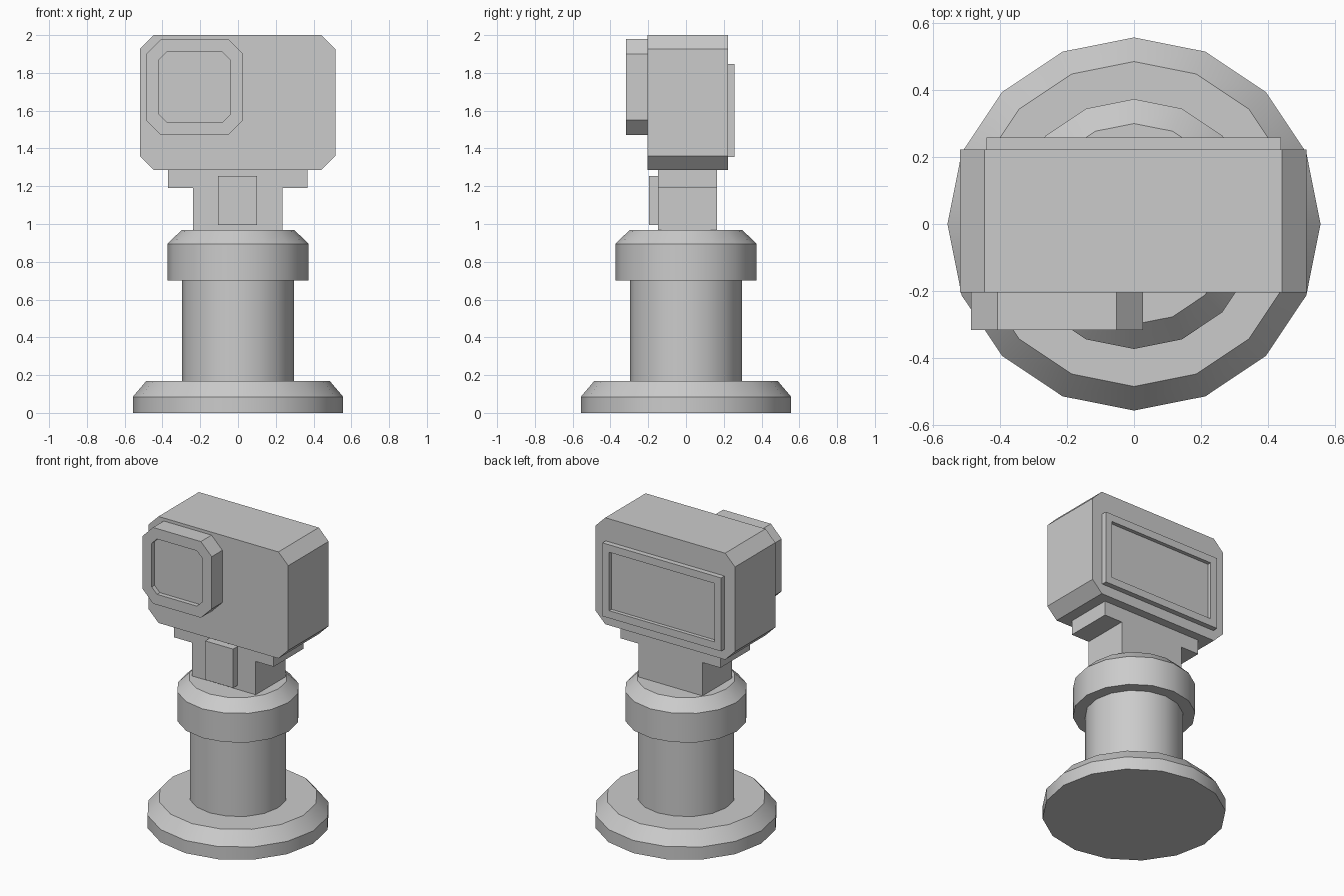
import bpy
import bmesh
import math

if "Cube" in bpy.data.objects:
    bpy.data.objects.remove(bpy.data.objects["Cube"])

GREY = (0.6, 0.6, 0.6, 1)
grey = bpy.data.materials.new("plain grey")
grey.use_nodes = True
grey.diffuse_color = GREY
grey.node_tree.nodes["Principled BSDF"].inputs["Base Color"].default_value = GREY


def finish(bm, name, smooth=False):
    mesh = bpy.data.meshes.new(name)
    bmesh.ops.recalc_face_normals(bm, faces=bm.faces)
    bm.to_mesh(mesh)
    bm.free()
    obj = bpy.data.objects.new(name, mesh)
    bpy.context.collection.objects.link(obj)
    mesh.materials.append(grey)
    if smooth:
        bpy.ops.object.select_all(action='DESELECT')
        obj.select_set(True)
        bpy.context.view_layer.objects.active = obj
        bpy.ops.object.shade_smooth_by_angle(angle=math.radians(30))
    return obj


def turned(name, profile, sides=16):
    """Closed round part from (radius, height) points."""
    bm = bmesh.new()
    rings = []
    for r, z in profile:
        angles = [math.tau * i / sides for i in range(sides)]
        rings.append([bm.verts.new((r * math.cos(a), r * math.sin(a), z)) for a in angles])
    for low, high in zip(rings, rings[1:]):
        for i in range(sides):
            j = (i + 1) % sides
            bm.faces.new((low[i], low[j], high[j], high[i]))
    bm.faces.new(rings[0][::-1])
    bm.faces.new(rings[-1])
    return finish(bm, name, smooth=True)


def cut_rect(x0, x1, z0, z1, c=0):
    """Rectangle outline with corners cut by c."""
    if not c:
        return [(x0, z0), (x1, z0), (x1, z1), (x0, z1)]
    return [(x0 + c, z0), (x1 - c, z0), (x1, z0 + c), (x1, z1 - c),
            (x1 - c, z1), (x0 + c, z1), (x0, z1 - c), (x0, z0 + c)]


def prism(name, outline, y_hidden, y_shown, border=0, depth=0):
    """Extrude an outline along y; optionally sink a panel in the shown end."""
    bm = bmesh.new()
    back = [bm.verts.new((x, y_hidden, z)) for x, z in outline]
    front = [bm.verts.new((x, y_shown, z)) for x, z in outline]
    bm.faces.new(back)
    panel = bm.faces.new(front)
    for i in range(len(outline)):
        j = (i + 1) % len(outline)
        bm.faces.new((back[i], back[j], front[j], front[i]))
    bmesh.ops.recalc_face_normals(bm, faces=bm.faces)
    if border:
        bmesh.ops.inset_region(bm, faces=[panel], thickness=border, use_even_offset=True)
        bmesh.ops.inset_individual(bm, faces=[panel], thickness=0, depth=-depth)
    return finish(bm, name)


# Round pedestal
turned("base_disc", [(0.557, 0), (0.557, 0.085), (0.485, 0.17)])
turned("post", [(0.297, 0.17), (0.297, 0.7)])
turned("collar", [(0.373, 0.7), (0.373, 0.895), (0.3, 0.967)])

# T-shaped neck with a front plate
tee = [(-0.238, 0.967), (0.235, 0.967), (0.235, 1.19), (0.368, 1.19),
       (0.368, 1.287), (-0.37, 1.287), (-0.37, 1.19), (-0.238, 1.19)]
prism("neck_bracket", tee, 0.165, -0.148)
prism("neck_plate", cut_rect(-0.106, 0.101, 0.995, 1.255), -0.148, -0.196)

# Head with lens in front and screen behind
prism("head_body", cut_rect(-0.519, 0.515, 1.287, 2.0, 0.073), 0.223, -0.204)
prism("lens_housing", cut_rect(-0.487, 0.027, 1.47, 1.98, 0.08), -0.204, -0.317,
      border=0.07, depth=0.03)
prism("screen_frame", cut_rect(-0.441, 0.439, 1.355, 1.846), 0.223, 0.258,
      border=0.05, depth=0.025)
